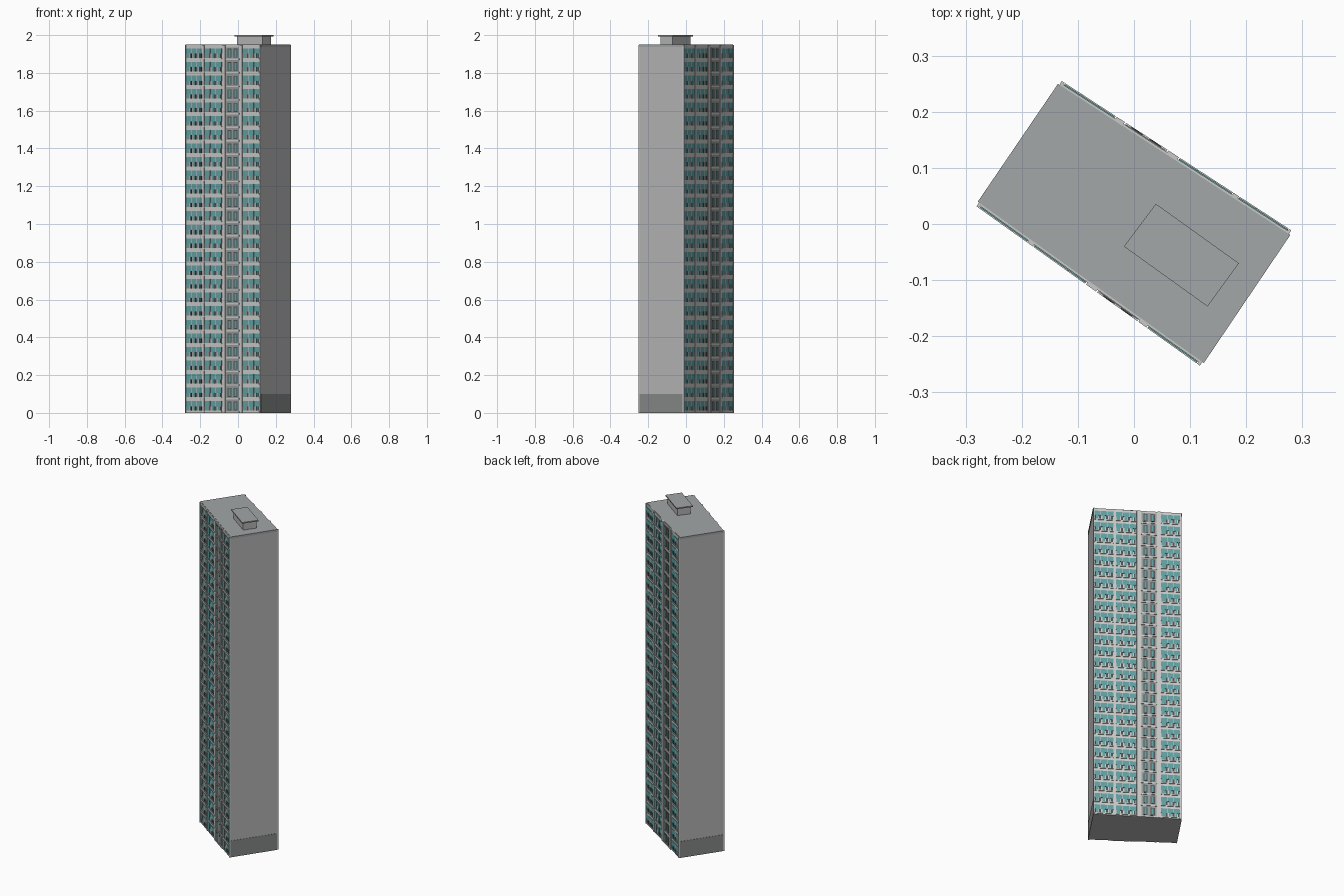
import bpy, bmesh
from mathutils import Vector

if "Cube" in bpy.data.objects:
    bpy.data.objects.remove(bpy.data.objects["Cube"])

FLOORS = 27
TOP = 1.94
STEP = TOP / FLOORS


def material(name, r, g, b):
    m = bpy.data.materials.new(name)
    m.diffuse_color = (r, g, b, 1)
    m.use_nodes = True
    m.node_tree.nodes["Principled BSDF"].inputs["Base Color"].default_value = m.diffuse_color
    return m


PALE = material("pale concrete", 0.58, 0.58, 0.57)
WALL = material("grey concrete", 0.47, 0.48, 0.47)
ROOF = material("roof grey", 0.36, 0.385, 0.385)
BASE = material("plinth grey", 0.25, 0.26, 0.26)
PANEL = material("panel grey", 0.31, 0.32, 0.32)
TEAL = material("teal glass", 0.12, 0.35, 0.36)
DARK = material("dark opening", 0.075, 0.085, 0.085)

parts = {}


def prism(part, mat, pts, z0, z1):
    """Add an upright prism with a counter-clockwise footprint to a part."""
    bm, _ = parts.setdefault(part, (bmesh.new(), mat))
    lo = [bm.verts.new((p[0], p[1], z0)) for p in pts]
    hi = [bm.verts.new((p[0], p[1], z1)) for p in pts]
    bm.faces.new(lo[::-1])
    bm.faces.new(hi)
    n = len(pts)
    for i in range(n):
        j = (i + 1) % n
        bm.faces.new((lo[i], lo[j], hi[j], hi[i]))


class Side:
    """A wall frame: u runs left to right seen from outside, d is outward."""

    def __init__(self, left, right):
        self.p, self.dir = Vector(left), Vector(right) - Vector(left)
        self.n = Vector((self.dir.y, -self.dir.x)).normalized()

    def box(self, part, mat, u0, u1, d0, d1, z0, z1):
        at = lambda u, d: self.p + self.dir * u + self.n * d
        prism(part, mat, [at(u0, d1), at(u1, d1), at(u1, d0), at(u0, d0)], z0, z1)


# Footprint corners: left, near, right, far
L, N, R, F = (-0.276, 0.038), (0.122, -0.246), (0.276, -0.018), (-0.133, 0.248)

# Core block and roof slab
prism("tower_core", WALL, [L, N, R, F], 0, TOP)
prism("roof_slab", ROOF, [L, N, R, F], TOP, 1.949)

# Darker plinth and thin floor joints on the two blank end walls
for name, side in (("right", Side(N, R)), ("left", Side(F, L))):
    side.box("end_plinth_" + name, BASE, 0.0, 1.0, 0, 0.0015, 0, 0.10)
    side.box("end_coping_" + name, ROOF, 0, 1, 0, 0.003, 1.936, 1.949)

# Window facades on the two long sides
BAYS = ((0.012, 0.225), (0.255, 0.485), (0.765, 0.985))
LOWER = ((0.03, 0.20, 0), (0.24, 0.34, 1), (0.42, 0.56, 0),
         (0.60, 0.70, 1), (0.76, 0.84, 0), (0.88, 0.97, 1))
for name, side in (("front", Side(L, N)), ("back", Side(R, F))):
    facade, glass = name + "_facade", name + "_glass"
    side.box(facade, PALE, 0, 1, 0, 0.004, 0, 1.947)
    # Vertical piers between bays
    for u0, u1 in ((0, 0.01), (0.228, 0.252), (0.49, 0.535), (0.725, 0.76), (0.988, 1)):
        side.box(name + "_piers", PALE, u0, u1, 0.004, 0.008, 0, 1.947)
    # Continuous grey stair panel
    side.box(name + "_stair_panel", PANEL, 0.545, 0.715, 0.004, 0.0055, 0.005, TOP - 0.005)
    for i in range(FLOORS):
        z = lambda v: (i + v) * STEP
        for b0, b1 in BAYS:
            w = b1 - b0
            # Upper glazing band, lower panes and openings, projecting sill
            side.box(glass, TEAL, b0, b1, 0.004, 0.006, z(0.47), z(0.86))
            for a, b, dark in LOWER:
                part, mat = (name + "_openings", DARK) if dark else (glass, TEAL)
                side.box(part, mat, b0 + a * w, b0 + b * w, 0.004, 0.006, z(0.16), z(0.47))
            for t in (0.33, 0.66):
                side.box(name + "_mullions", PALE, b0 + (t - 0.012) * w, b0 + (t + 0.012) * w,
                         0.006, 0.007, z(0.47), z(0.86))
            side.box(name + "_sills", PALE, b0, b1, 0.004, 0.008, z(0.08), z(0.15))
        # Paired stair windows and the pale band between floors
        for u0, u1 in ((0.565, 0.615), (0.645, 0.695)):
            side.box(name + "_stair_windows", DARK, u0, u1, 0.0055, 0.007, z(0.18), z(0.84))
            side.box(name + "_stair_glass", TEAL, u0 + 0.012, u1 - 0.012,
                     0.007, 0.0075, z(0.24), z(0.78))
        side.box(name + "_stair_bands", PALE, 0.54, 0.72, 0.004, 0.008, z(0), z(0.10))

# Rooftop machine room with an overhanging lid
LID = [Vector(p) for p in ((-0.018, -0.04), (0.131, -0.147), (0.187, -0.07), (0.039, 0.036))]
mid = sum(LID, Vector((0, 0))) / 4
along, across = (LID[1] - LID[0]).normalized(), (LID[3] - LID[0]).normalized()
room = [p - along * (0.009 if (p - mid).dot(along) > 0 else -0.009)
        - across * (0.009 if (p - mid).dot(across) > 0 else -0.009) for p in LID]
prism("machine_room", WALL, room, 1.949, 1.993)
prism("machine_room_lid", ROOF, LID, 1.993, 2.0)

# Turn the collected parts into objects
for name, (bm, mat) in parts.items():
    bmesh.ops.recalc_face_normals(bm, faces=bm.faces)
    me = bpy.data.meshes.new(name)
    bm.to_mesh(me)
    bm.free()
    me.materials.append(mat)
    bpy.context.collection.objects.link(bpy.data.objects.new(name, me))
